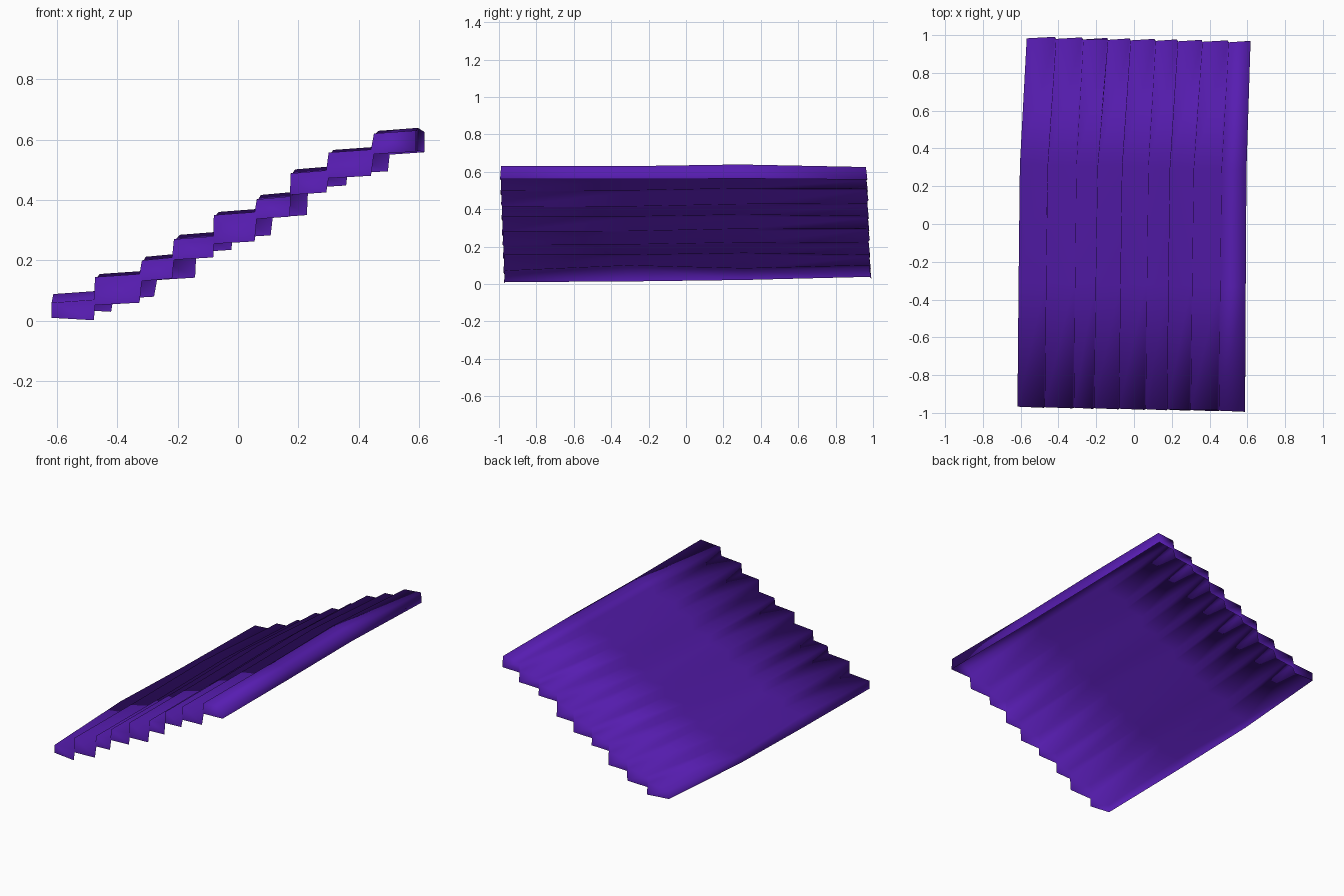
import bpy, bmesh

if "Cube" in bpy.data.objects:
    bpy.data.objects.remove(bpy.data.objects["Cube"])

# Each step: left x, right x, tread height, lower edge height (at its right end)
FRONT = [(-.617, -.477, .06, .002), (-.473, -.326, .145, .06), (-.318, -.218, .20, .14),
         (-.212, -.082, .27, .21), (-.08, .055, .35, .263), (.062, .172, .402, .345),
         (.174, .292, .488, .425), (.30, .44, .557, .48), (.45, .588, .62, .56)]
BACK = [(-.568, -.42, .09, .03), (-.413, -.278, .145, .08), (-.268, -.142, .208, .143),
        (-.138, -.022, .288, .235), (-.018, .108, .352, .283), (.115, .228, .42, .35),
        (.232, .358, .50, .448), (.362, .496, .552, .495), (.502, .617, .615, .558)]
# Cross-sections along the depth: y, blend toward the back, height change
STATIONS = [(-.978, 0, 0), (-.32, .12, 0), (.3, .26, .01), (.973, 1, 0)]


def section(y, blend, dz):
    top, bottom = [], []
    out = .008 if y > 0 else -.006
    for a, b in zip(FRONT, BACK):
        xl, xr, zt, zb = [p + (q - p) * blend for p, q in zip(a, b)]
        skew = -.02 * (xl + xr) / 2
        for x, k in ((xl, 0), (xr, 1)):
            top.append((x, y + skew, zt + dz + .01 * k))
            bottom.append((x, y + skew + out * k, zb + dz * .4 - .008 * (1 - k)))
    # the lowest step flares down flat and bulges up towards the middle
    bottom[0] = (bottom[0][0], bottom[0][1], bottom[1][2] + .008)
    if 0 < blend < 1:
        for i in (0, 1):
            x, yy, z = top[i]
            top[i] = (x, yy, z + (.025 if blend < .2 else -.005))
    return top, bottom


# Stepped sheet lofted through the sections, open underneath
bm = bmesh.new()
rows = [[[bm.verts.new(c) for c in side] for side in section(*s)] for s in STATIONS]
for (t0, b0), (t1, b1) in zip(rows, rows[1:]):
    n = len(t0)
    for i in range(n - 1):
        bm.faces.new((t0[i], t0[i + 1], t1[i + 1], t1[i]))
    # side skirts at the lowest and highest steps
    for i in (0, n - 1):
        bm.faces.new((t0[i], t1[i], b1[i], b0[i]))
# Stepped skirts at the front and back
for t, b in (rows[0], rows[-1]):
    for i in range(len(t) - 1):
        bm.faces.new((t[i], b[i], b[i + 1], t[i + 1]))
loose = [v for v in bm.verts if not v.link_faces]
bmesh.ops.delete(bm, geom=loose, context='VERTS')
bmesh.ops.recalc_face_normals(bm, faces=bm.faces)
for f in bm.faces:
    f.smooth = True
mesh = bpy.data.meshes.new("stepped_cover")
bm.to_mesh(mesh)
bm.free()
cover = bpy.data.objects.new("stepped_cover", mesh)
bpy.context.collection.objects.link(cover)

# Purple
mat = bpy.data.materials.new("purple")
mat.diffuse_color = (.095, .012, .44, 1)
mat.use_nodes = True
mat.node_tree.nodes["Principled BSDF"].inputs["Base Color"].default_value = mat.diffuse_color
mesh.materials.append(mat)
